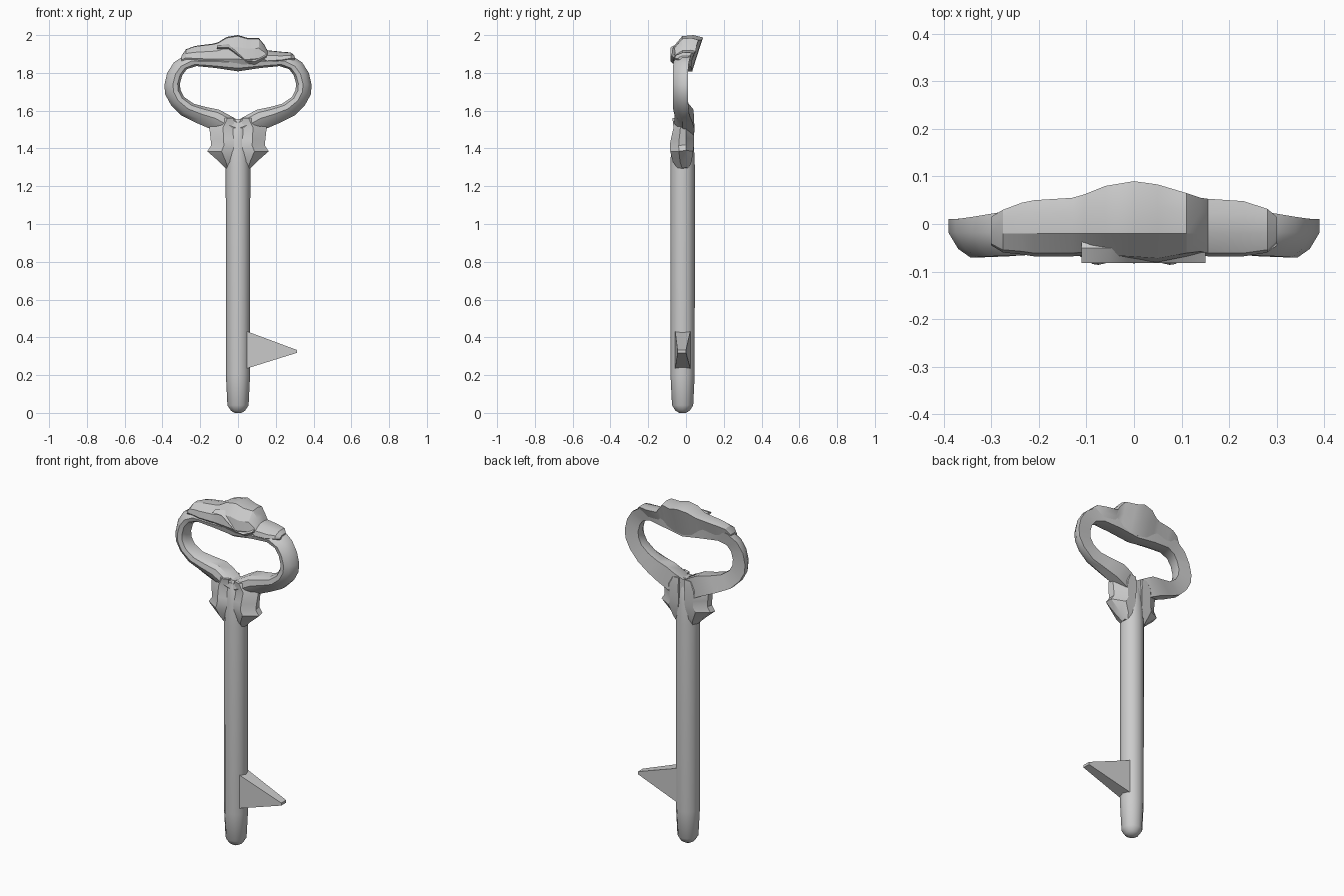
import bpy, bmesh, math


def loft(name, rings, closed=False, angle=35):
    """Skin a list of equal-length point rings into one solid."""
    bm = bmesh.new()
    vs = [[bm.verts.new(p) for p in r] for r in rings]
    n = len(vs[0])
    for k in range(len(vs) if closed else len(vs) - 1):
        a, b = vs[k], vs[(k + 1) % len(vs)]
        for i in range(n):
            j = (i + 1) % n
            bm.faces.new((a[i], a[j], b[j], b[i]))
    if not closed:
        bm.faces.new(vs[0][::-1])
        bm.faces.new(vs[-1])
    bmesh.ops.recalc_face_normals(bm, faces=bm.faces)
    me = bpy.data.meshes.new(name)
    bm.to_mesh(me)
    bm.free()
    ob = bpy.data.objects.new(name, me)
    bpy.context.collection.objects.link(ob)
    bpy.ops.object.select_all(action='DESELECT')
    ob.select_set(True)
    bpy.context.view_layer.objects.active = ob
    bpy.ops.object.shade_smooth_by_angle(angle=math.radians(angle))
    return ob


# Shaft: round bar with blunt tip and tapered head between the arms
def circle(z, r, cy=-0.018, n=12):
    return [(r * math.cos(2 * math.pi * i / n), cy + r * math.sin(2 * math.pi * i / n), z)
            for i in range(n)]


shaft_profile = [(0.0, 0.018), (0.012, 0.038), (0.04, 0.056), (0.2, 0.064),
                 (1.3, 0.065), (1.42, 0.06), (1.5, 0.05), (1.555, 0.03)]
loft("shaft", [circle(z, r) for z, r in shaft_profile])


# Bit: wedge tapering to a blunt tip
def rect(x, y0, y1, z0, z1):
    return [(x, y0, z0), (x, y1, z0), (x, y1, z1), (x, y0, z1)]


loft("bit", [rect(0.03, -0.058, 0.024, 0.23, 0.438),
             rect(0.312, -0.045, 0.0, 0.318, 0.333)])

# Bow: flat-backed, bevelled-front loop; outer x,z / inner x,z / front y / back y
half = [
    (0.08, 1.47, 0.05, 1.578, -0.065, 0.042),
    (0.15, 1.505, 0.10, 1.605, -0.06, 0.045),
    (0.22, 1.535, 0.165, 1.618, -0.062, 0.035),
    (0.30, 1.575, 0.235, 1.637, -0.068, 0.018),
    (0.355, 1.63, 0.285, 1.672, -0.07, 0.012),
    (0.385, 1.685, 0.305, 1.71, -0.07, 0.01),
    (0.39, 1.735, 0.307, 1.745, -0.07, 0.01),
    (0.375, 1.80, 0.295, 1.788, -0.07, 0.01),
    (0.34, 1.855, 0.27, 1.82, -0.068, 0.015),
    (0.28, 1.895, 0.22, 1.836, -0.066, 0.025),
    (0.16, 1.90, 0.12, 1.826, -0.064, 0.035),
]
bottom = (0, 1.45, 0, 1.55, -0.06, 0.03)
top = (0, 1.92, 0, 1.808, -0.065, 0.04)
mirror = [(-a, b, -c, d, e, f) for a, b, c, d, e, f in half[::-1]]


def bow_section(s):
    xo, zo, xi, zi, yf, yb = s

    def at(t, y):
        return (xo + (xi - xo) * t, y, zo + (zi - zo) * t)
    return [at(0, yb), at(0, -0.018), at(0.25, yf * 0.75), at(0.55, yf),
            at(0.85, yf * 0.9), at(1, yf * 0.55), at(1, yb - 0.005)]


loft("bow", [bow_section(s) for s in [bottom] + half + [top] + mirror], closed=True)

# Crown: irregular foliage on top; x / bottom z / top z / front y / back y
crown = [
    (-0.30, 1.86, 1.89, -0.045, 0.015),
    (-0.275, 1.86, 1.925, -0.06, 0.03),
    (-0.235, 1.85, 1.94, -0.064, 0.045),
    (-0.21, 1.845, 1.945, -0.068, 0.05),
    (-0.13, 1.84, 1.955, -0.068, 0.055),
    (-0.105, 1.835, 1.962, -0.066, 0.062),
    (-0.06, 1.825, 1.99, -0.072, 0.08),
    (0.0, 1.818, 2.0, -0.076, 0.09),
    (0.05, 1.822, 1.985, -0.08, 0.083),
    (0.11, 1.83, 1.985, -0.068, 0.065),
    (0.14, 1.838, 1.948, -0.064, 0.055),
    (0.155, 1.84, 1.92, -0.068, 0.053),
    (0.23, 1.85, 1.912, -0.068, 0.048),
    (0.28, 1.865, 1.908, -0.06, 0.032),
    (0.30, 1.87, 1.89, -0.04, 0.015),
]


def crown_section(s):
    x, zb, zt, yf, yb = s
    h = zt - zb
    return [(x, -0.045, zb), (x, yf, zb + 0.3 * h), (x, yf * 0.9, zb + 0.65 * h),
            (x, -0.02, zt - 0.03 * h), (x, yb * 0.45, zt), (x, yb, zt - 0.07 * h),
            (x, yb * 0.72, zb + 0.5 * h), (x, yb * 0.4, zb)]


loft("crown", [crown_section(s) for s in crown], angle=30)

# Curling ribbon leaf across the crown front: x / centre z / half height
ribbon = [(-0.11, 1.935, 0.01), (-0.05, 1.935, 0.018), (-0.01, 1.905, 0.025),
          (0.04, 1.865, 0.025), (0.09, 1.86, 0.025), (0.15, 1.89, 0.012)]
loft("crown_leaf", [[(x, -0.05, z - h), (x, -0.082, z), (x, -0.05, z + h), (x, -0.03, z)]
                    for x, z, h in ribbon])

# Collar leaves flaring on each side: z / inner x / outer x / front y / back y
collar = [
    (1.295, 0.045, 0.066, -0.045, 0.015),
    (1.33, 0.035, 0.10, -0.07, 0.03),
    (1.385, 0.025, 0.163, -0.084, 0.038),
    (1.415, 0.02, 0.142, -0.086, 0.042),
    (1.45, 0.02, 0.145, -0.08, 0.042),
    (1.51, 0.02, 0.152, -0.066, 0.045),
    (1.56, 0.02, 0.10, -0.072, 0.04),
]
for side, label in ((-1, "left"), (1, "right")):
    rings = []
    for z, xi, xo, yf, yb in collar:
        m = xi + (xo - xi) * 0.45
        rings.append([(side * x, y, z + dz) for x, y, dz in (
            (xi, yf * 0.85, 0), (m, yf, 0), (xo, yf * 0.45, 0),
            (xo * 0.97, 0.0, 0.005), (m, yb, 0), (xi, yb, 0))])
    loft("collar_leaf_" + label, rings, angle=30)
